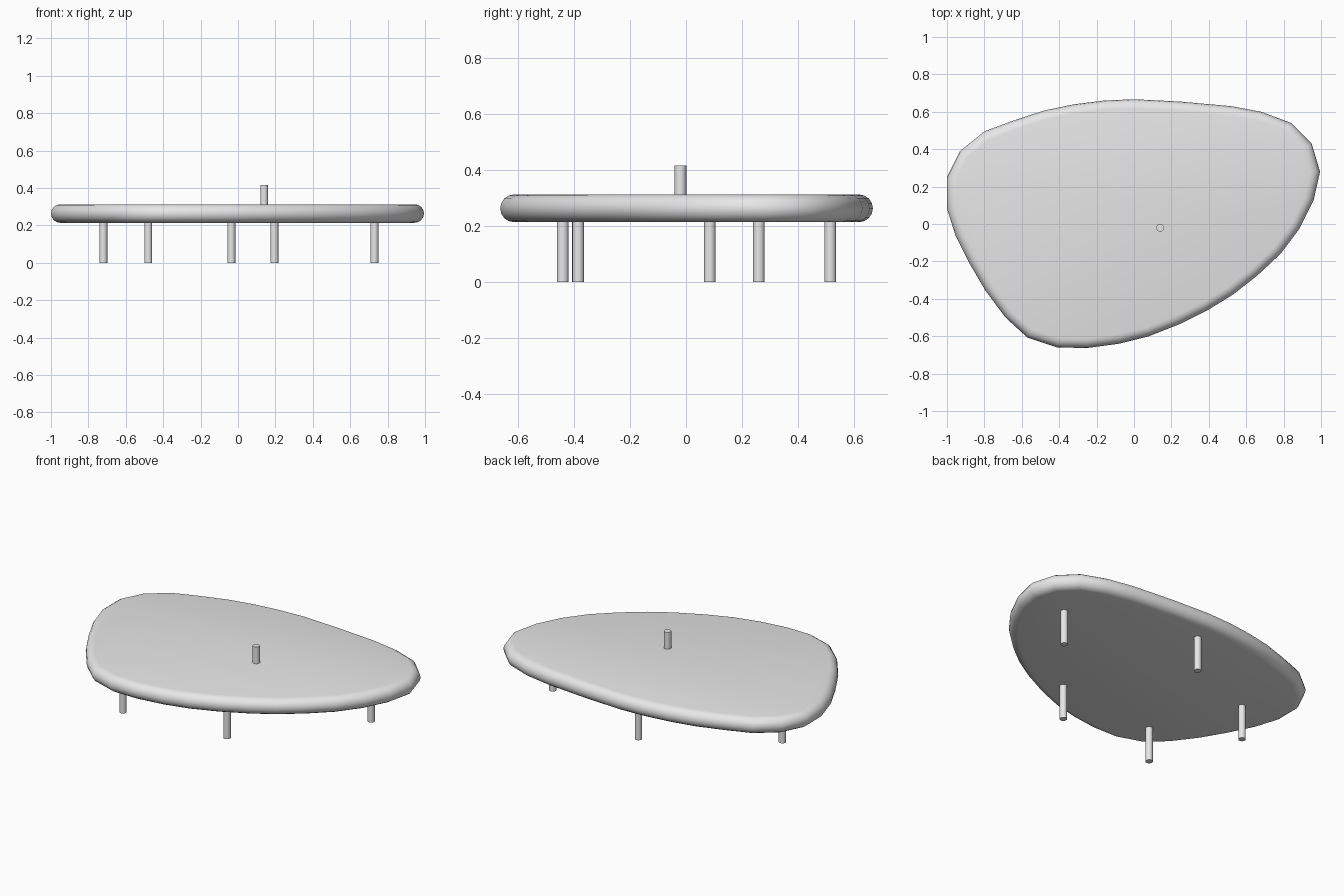
import bpy
import bmesh
import math
from mathutils import Vector

default_cube = bpy.data.objects.get("Cube")
if default_cube:
    bpy.data.objects.remove(default_cube, do_unlink=True)

# Single plain colour
grey = bpy.data.materials.new("light_grey")
grey.use_nodes = True
grey.diffuse_color = (0.8, 0.8, 0.8, 1)
grey.node_tree.nodes["Principled BSDF"].inputs["Base Color"].default_value = grey.diffuse_color

SLAB_BOTTOM, SLAB_TOP, ROD_TOP = 0.214, 0.313, 0.417
ROD_RADIUS = 0.021


def finish(obj):
    """Assign the colour and smooth the rounded faces only."""
    obj.data.materials.append(grey)
    bpy.ops.object.select_all(action="DESELECT")
    obj.select_set(True)
    bpy.context.view_layer.objects.active = obj
    bpy.ops.object.shade_smooth_by_angle(angle=math.radians(40))


def add_rod(name, x, y, bottom, top):
    bpy.ops.mesh.primitive_cylinder_add(
        vertices=16, radius=ROD_RADIUS, depth=top - bottom,
        location=(x, y, (bottom + top) / 2))
    rod = bpy.context.object
    rod.name = name
    finish(rod)


def inset_outline(points, distance):
    """Move a counter-clockwise outline inward by a mitred distance."""
    result = []
    for i, point in enumerate(points):
        before = (point - points[i - 1]).normalized()
        after = (points[(i + 1) % len(points)] - point).normalized()
        normal_a = Vector((-before.y, before.x))
        normal_b = Vector((-after.y, after.x))
        mitre = (normal_a + normal_b) / (1 + normal_a.dot(normal_b))
        result.append(point + mitre * distance)
    return result


def add_slab(name, points, bottom, top, steps=8):
    """Loft the outline through a half-round edge and cap both sides."""
    radius = (top - bottom) / 2
    middle = (top + bottom) / 2
    bm = bmesh.new()
    rings = []
    for step in range(steps + 1):
        angle = math.pi * (step / steps - 0.5)
        ring = inset_outline(points, radius * (1 - math.cos(angle)))
        height = middle + radius * math.sin(angle)
        rings.append([bm.verts.new((p.x, p.y, height)) for p in ring])
    for low, high in zip(rings, rings[1:]):
        for i in range(len(low)):
            j = (i + 1) % len(low)
            bm.faces.new((low[i], low[j], high[j], high[i]))
    bm.faces.new(rings[-1])
    bm.faces.new(list(reversed(rings[0])))
    mesh = bpy.data.meshes.new(name)
    bm.to_mesh(mesh)
    bm.free()
    slab = bpy.data.objects.new(name, mesh)
    bpy.context.collection.objects.link(slab)
    finish(slab)


# Pebble-shaped top, outline running counter-clockwise from the +x tip
outline = [Vector(p) for p in (
    (.995, .28), (.95, .43), (.84, .54), (.68, .6), (.52, .63), (.24, .655),
    (0, .667), (-.16, .66), (-.32, .64), (-.48, .607), (-.645, .553),
    (-.8, .495), (-.93, .39), (-1, .25), (-1, .083), (-.955, -.06),
    (-.88, -.21), (-.795, -.355), (-.687, -.5), (-.57, -.607), (-.41, -.66),
    (-.25, -.663), (-.08, -.64), (.08, -.6), (.24, -.537), (.4, -.457),
    (.53, -.377), (.66, -.275), (.785, -.158), (.885, -.025), (.96, .125))]
add_slab("table_top", outline, SLAB_BOTTOM, SLAB_TOP)

# Five legs below, slightly embedded in the slab
legs = {
    "front_right_leg": (-.48, -.44),
    "front_left_leg": (.195, -.385),
    "left_leg": (.73, .26),
    "back_leg": (-.035, .515),
    "right_leg": (-.72, .085),
}
for leg_name, (leg_x, leg_y) in legs.items():
    add_rod(leg_name, leg_x, leg_y, 0, SLAB_BOTTOM + 0.01)

# Short peg standing on the top
add_rod("top_peg", .14, -.02, SLAB_TOP - 0.01, ROD_TOP)
